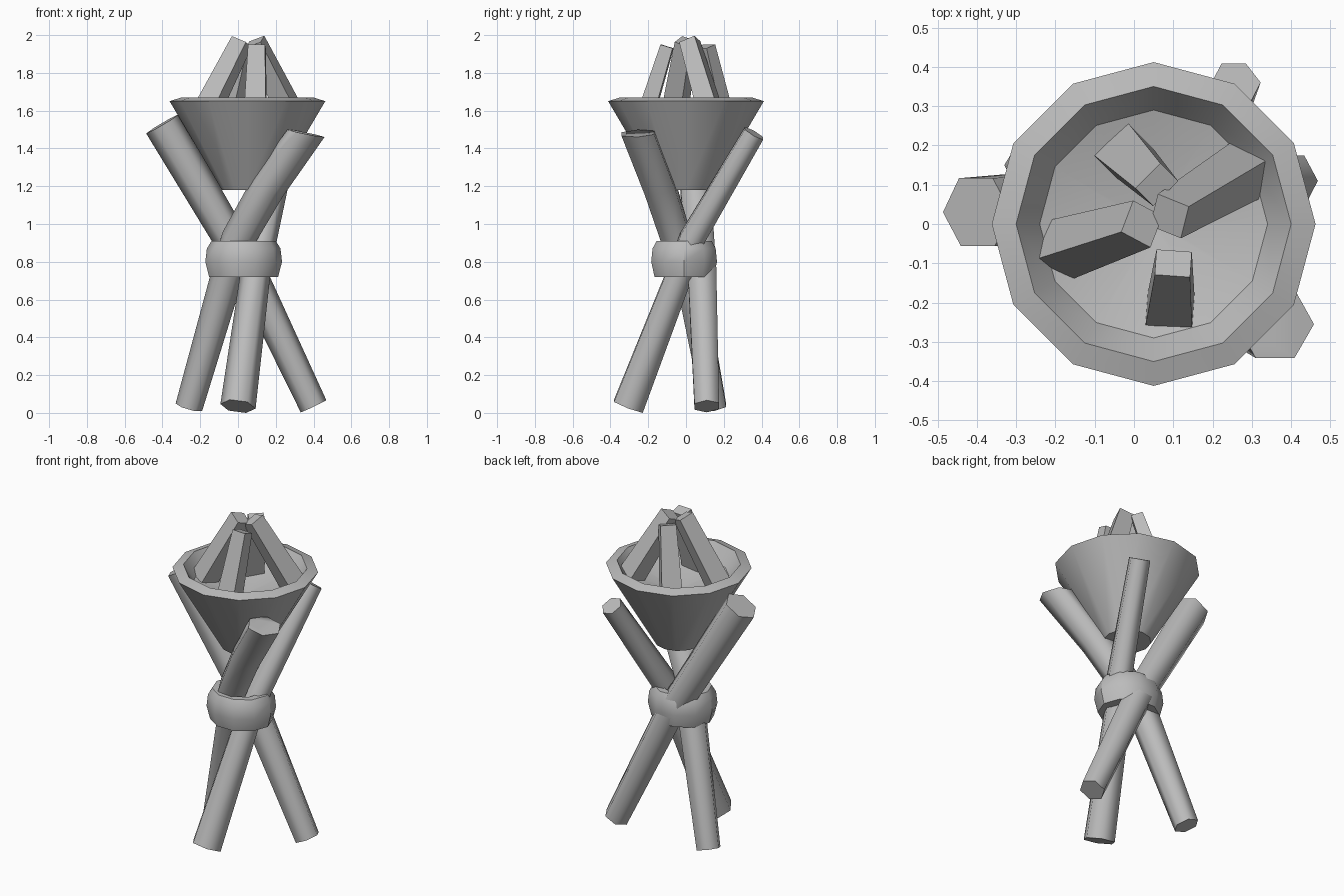
import bpy, bmesh, math
from mathutils import Vector, Matrix

if "Cube" in bpy.data.objects:
    bpy.data.objects.remove(bpy.data.objects["Cube"], do_unlink=True)

grey = bpy.data.materials.new("plain grey")
grey.use_nodes = True
colour = (0.5, 0.5, 0.5, 1)
grey.diffuse_color = colour
grey.node_tree.nodes["Principled BSDF"].inputs["Base Color"].default_value = colour


def loft(name, rings, smooth_angle, closed=False):
    """Skin a list of point rings; cap both ends or close into a loop."""
    bm = bmesh.new()
    loops = [[bm.verts.new(p) for p in ring] for ring in rings]
    n = len(loops[0])
    pairs = list(zip(loops, loops[1:]))
    if closed:
        pairs.append((loops[-1], loops[0]))
    for a, b in pairs:
        for i in range(n):
            j = (i + 1) % n
            bm.faces.new((a[i], a[j], b[j], b[i]))
    if not closed:
        bm.faces.new(loops[0][::-1])
        bm.faces.new(loops[-1])
    bmesh.ops.recalc_face_normals(bm, faces=bm.faces)
    mesh = bpy.data.meshes.new(name)
    bm.to_mesh(mesh)
    bm.free()
    mesh.materials.append(grey)
    obj = bpy.data.objects.new(name, mesh)
    bpy.context.collection.objects.link(obj)
    bpy.ops.object.select_all(action='DESELECT')
    bpy.context.view_layer.objects.active = obj
    obj.select_set(True)
    if smooth_angle:
        bpy.ops.object.shade_smooth_by_angle(angle=math.radians(smooth_angle))
    return obj


def circle(cx, cy, z, rx, ry, sides):
    steps = [math.tau * i / sides for i in range(sides)]
    return [(cx + rx * math.cos(t), cy + ry * math.sin(t), z) for t in steps]


def log(name, path, r_bottom, r_top, top_normal=None):
    """Bent, tapered six-sided pole along a path."""
    pts = [Vector(p) for p in path]
    rings = []
    for i, p in enumerate(pts):
        axis = (pts[min(i + 1, len(pts) - 1)] - pts[max(i - 1, 0)]).normalized()
        if top_normal and i == len(pts) - 1:
            axis = Vector(top_normal).normalized()
        u = Vector((0, 1, 0)).cross(axis).normalized()
        v = axis.cross(u)
        t = (p.z - pts[0].z) / (pts[-1].z - pts[0].z)
        r = r_bottom + (r_top - r_bottom) * t
        rings.append([p + r * (u * math.cos(k * math.pi / 3) + v * math.sin(k * math.pi / 3))
                      for k in range(6)])
    return loft(name, rings, 65)


def stick(name, base, top, width, depth, facing, taper=0.75):
    """Tapered square stick whose broad face points along the facing angle."""
    base, top = Vector(base), Vector(top)
    axis = (top - base).normalized()
    side = Vector((-math.sin(facing), math.cos(facing), 0))
    side = (side - axis * side.dot(axis)).normalized()
    out = side.cross(axis)
    rings = []
    for p, s in ((base, 1), (top, taper)):
        rings.append([p + s * (side * a * width / 2 + out * b * depth / 2)
                      for a, b in ((-1, -1), (1, -1), (1, 1), (-1, 1))])
    return loft(name, rings, 0)


# Three crossed supporting poles
log("pole_right_top", [(0.4, 0.11, 0.035), (0.06, 0.085, 0.75),
                       (-0.04, 0.07, 0.92), (-0.4, 0.03, 1.53)], 0.075, 0.1)
log("pole_front_top", [(-0.26, 0.15, 0.03), (-0.06, 0.02, 0.72), (0, -0.05, 0.92),
                       (0.16, -0.14, 1.2), (0.36, -0.255, 1.48)], 0.073, 0.1,
    (0.2, -0.05, 1))
log("pole_back_top", [(0, -0.305, 0.035), (0.09, -0.04, 0.72),
                      (0.13, 0.03, 0.92), (0.26, 0.36, 1.48)], 0.094, 0.064)

# Binding band around the crossing
band = [(0.72, 0.9), (0.8, 1), (0.87, 0.96), (0.91, 0.84), (0.91, 0.62), (0.72, 0.62)]
loft("binding_band", [circle(0.03, -0.01, z, 0.203 * s, 0.183 * s, 10) for z, s in band],
     37, closed=True)

# Conical bowl with a shallow inside
bowl = [(0.135, 1.18), (0.412, 1.65), (0.35, 1.67), (0.29, 1.58), (0.02, 1.5)]
loft("bowl", [circle(0.05, 0, z, r, r, 12) for r, z in bowl], 32)

# Two long sticks, turned on edge, leaning inwards
stick("stick_right", (-0.195, -0.068, 1.54), (0.02, 0, 1.965), 0.115, 0.115,
      math.radians(197 - 45), 0.78)
stick("stick_left", (0.295, 0.143, 1.55), (0.09, 0.02, 1.965), 0.115, 0.115,
      math.radians(31 + 45), 0.78)

# Two short sticks, flat side outwards
for name, top, deg in (("stick_front", (0.1, -0.1), -94), ("stick_back", (0.058, 0.1), 135)):
    a = math.radians(deg)
    base = (top[0] + 0.125 * math.cos(a), top[1] + 0.125 * math.sin(a), 1.54)
    stick(name, base, (*top, 1.94), 0.12, 0.09, a)
